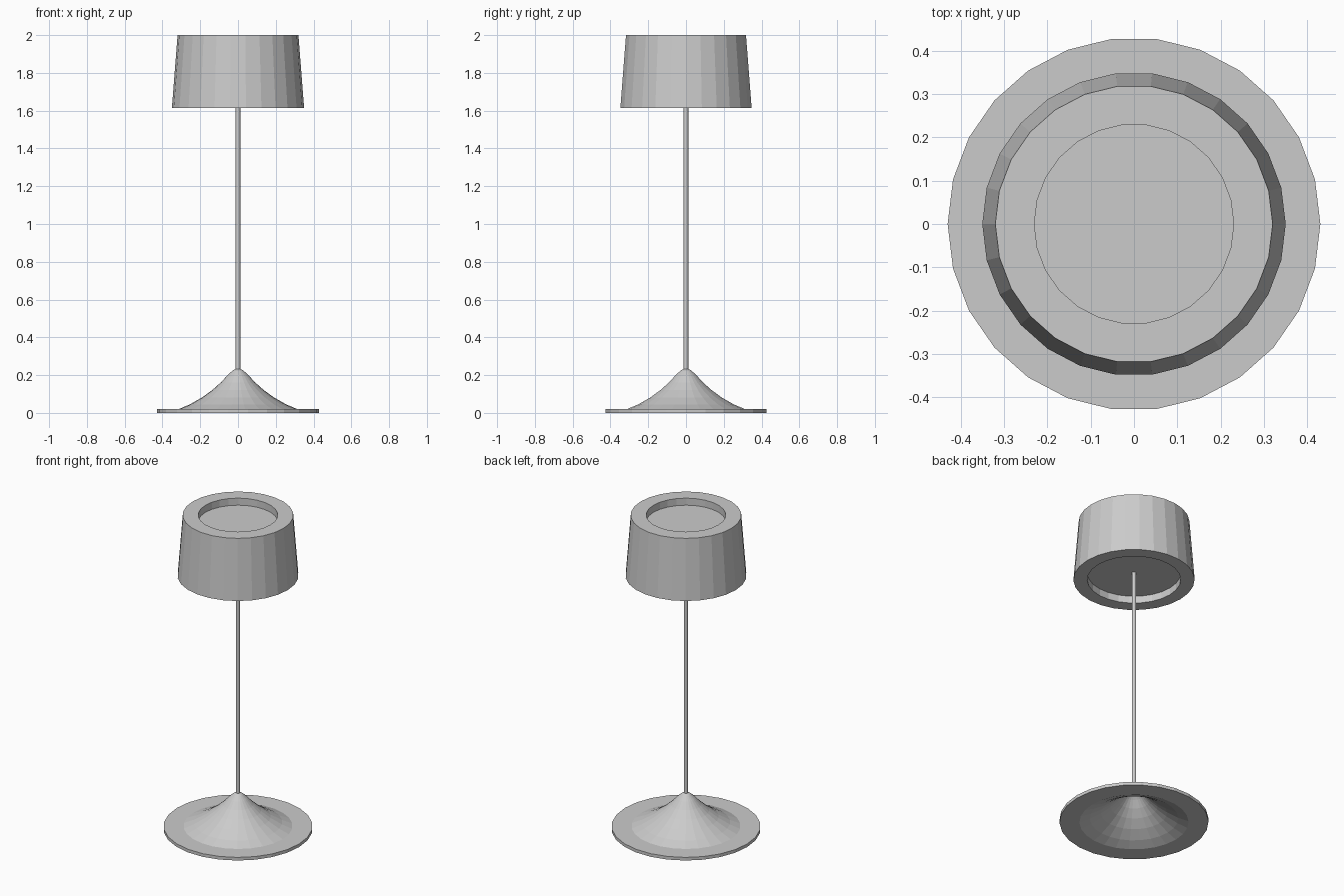
import bpy
import bmesh
from math import cos, sin, tau

if "Cube" in bpy.data.objects:
    bpy.data.objects.remove(bpy.data.objects["Cube"])


def lathe(name, profile, sides):
    """Spin an (r, z) profile around z; r = 0 ends become poles."""
    bm = bmesh.new()
    rings = []
    for r, z in profile:
        n = 1 if r == 0 else sides
        rings.append([bm.verts.new((r * cos(tau * i / sides), r * sin(tau * i / sides), z))
                      for i in range(n)])
    for a, b in zip(rings, rings[1:]):
        for i in range(sides):
            j = (i + 1) % sides
            corners = [a[i % len(a)], a[j % len(a)], b[j % len(b)], b[i % len(b)]]
            bm.faces.new(list(dict.fromkeys(corners)))
    bmesh.ops.recalc_face_normals(bm, faces=bm.faces)
    mesh = bpy.data.meshes.new(name)
    bm.to_mesh(mesh)
    bm.free()
    obj = bpy.data.objects.new(name, mesh)
    bpy.context.collection.objects.link(obj)
    return obj


# Base: thin disc rising into a flared cone, hollow underneath
flare = [(0.315, 0.02), (0.255, 0.045), (0.19, 0.082), (0.135, 0.122),
         (0.09, 0.162), (0.055, 0.2), (0.03, 0.223), (0.012, 0.234)]
under = [(r, z - 0.02) for r, z in flare]
lathe("base", [(0, 0.214)] + under[::-1] + [(0.43, 0), (0.43, 0.02)] + flare + [(0, 0.234)], 26)

# Stem
lathe("stem", [(0, 0.22), (0.013, 0.22), (0.013, 1.66), (0, 1.66)], 16)

# Shade: tapered drum with a shallow recess at each end
lathe("shade", [(0, 1.66), (0.27, 1.66), (0.27, 1.615), (0.35, 1.615),
                (0.32, 2.0), (0.23, 2.0), (0.23, 1.955), (0, 1.955)], 26)
